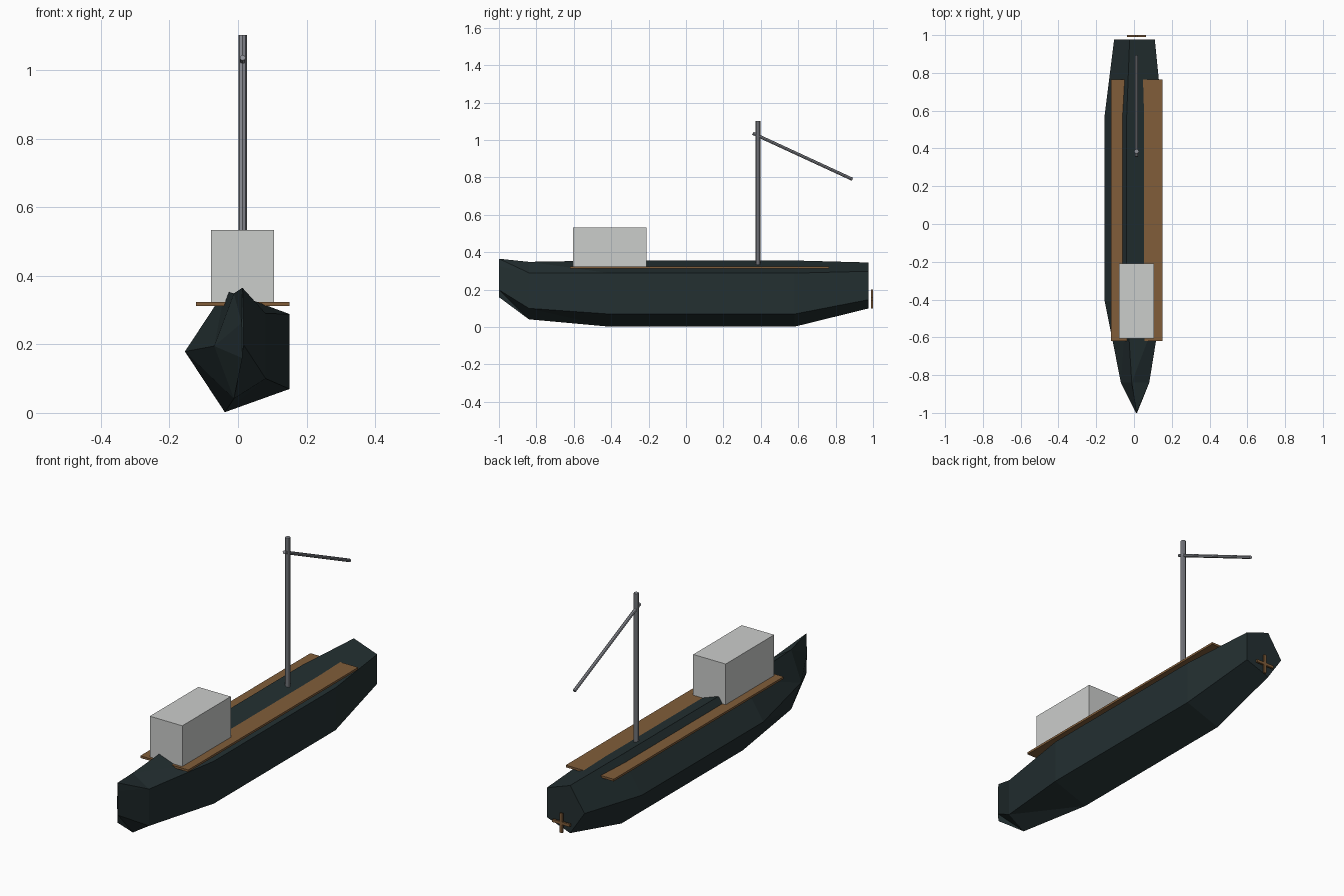
import bpy
import bmesh
import math
from mathutils import Vector

cube = bpy.data.objects.get("Cube")
if cube:
    bpy.data.objects.remove(cube, do_unlink=True)

CX = 0.0137  # centreline of the boat


def material(name, rgb):
    m = bpy.data.materials.new(name)
    m.use_nodes = True
    color = (*rgb, 1.0)
    m.diffuse_color = color
    m.node_tree.nodes["Principled BSDF"].inputs["Base Color"].default_value = color
    return m


HULL = material("dark hull paint", (0.017, 0.029, 0.031))
WOOD = material("brown wood", (0.22, 0.11, 0.042))
CABIN = material("pale grey paint", (0.6, 0.61, 0.6))
STEEL = material("steel grey", (0.27, 0.28, 0.31))


def finish(name, bm, mat):
    bmesh.ops.recalc_face_normals(bm, faces=bm.faces)
    mesh = bpy.data.meshes.new(name)
    bm.to_mesh(mesh)
    bm.free()
    mesh.materials.append(mat)
    obj = bpy.data.objects.new(name, mesh)
    bpy.context.collection.objects.link(obj)
    return obj


def box(name, low, high, mat):
    bm = bmesh.new()
    bmesh.ops.create_cube(bm, size=1)
    low, high = Vector(low), Vector(high)
    bmesh.ops.scale(bm, vec=high - low, verts=bm.verts)
    bmesh.ops.translate(bm, vec=(low + high) / 2, verts=bm.verts)
    return finish(name, bm, mat)


def rod(name, start, end, radius, mat):
    start, end = Vector(start), Vector(end)
    axis = end - start
    bm = bmesh.new()
    bmesh.ops.create_cone(bm, cap_ends=True, segments=8, radius1=radius,
                          radius2=radius, depth=axis.length)
    obj = finish(name, bm, mat)
    obj.location = (start + end) / 2
    obj.rotation_mode = "QUATERNION"
    obj.rotation_quaternion = axis.to_track_quat("Z", "Y")
    return obj


# Hull: five-sided sections lofted from bow to stern (y, centre z, x radius, z radius)
stations = [
    (-1.0, 0.2625, 0.003, 0.108),
    (-0.84, 0.195, 0.083, 0.1615),
    (-0.41, 0.179, 0.1686, 0.186),
    (0.58, 0.179, 0.1686, 0.186),
    (0.977, 0.2225, 0.119, 0.129),
]
SIDES = 5
bm = bmesh.new()
rings = []
for y, z, rx, rz in stations:
    angles = [math.pi - i * math.tau / SIDES for i in range(SIDES)]
    rings.append([bm.verts.new((CX + rx * math.cos(a), y, z + rz * math.sin(a)))
                  for a in angles])
for a, b in zip(rings, rings[1:]):
    for i in range(SIDES):
        j = (i + 1) % SIDES
        bm.faces.new((a[i], a[j], b[j]))
        bm.faces.new((a[i], b[j], b[i]))
bm.faces.new(rings[0])
bm.faces.new(rings[-1])
finish("hull", bm, HULL)

# Deck boards and cabin
box("deck", (CX - 0.1365, -0.62, 0.312), (CX + 0.1365, 0.765, 0.323), WOOD)
box("cabin", (CX - 0.093, -0.605, 0.318), (CX + 0.092, -0.21, 0.533), CABIN)

# Mast and slanting boom
rod("mast", (CX, 0.385, 0.32), (CX, 0.385, 1.103), 0.0125, STEEL)
rod("boom", (CX, 0.357, 1.036), (CX, 0.89, 0.79), 0.0085, STEEL)

# Propeller: two crossed blades behind the stern
box("propeller_blade_upright", (CX - 0.007, 0.99, 0.1), (CX + 0.007, 1.0, 0.2), WOOD)
box("propeller_blade_level", (CX - 0.05, 0.99, 0.143), (CX + 0.05, 1.0, 0.157), WOOD)
